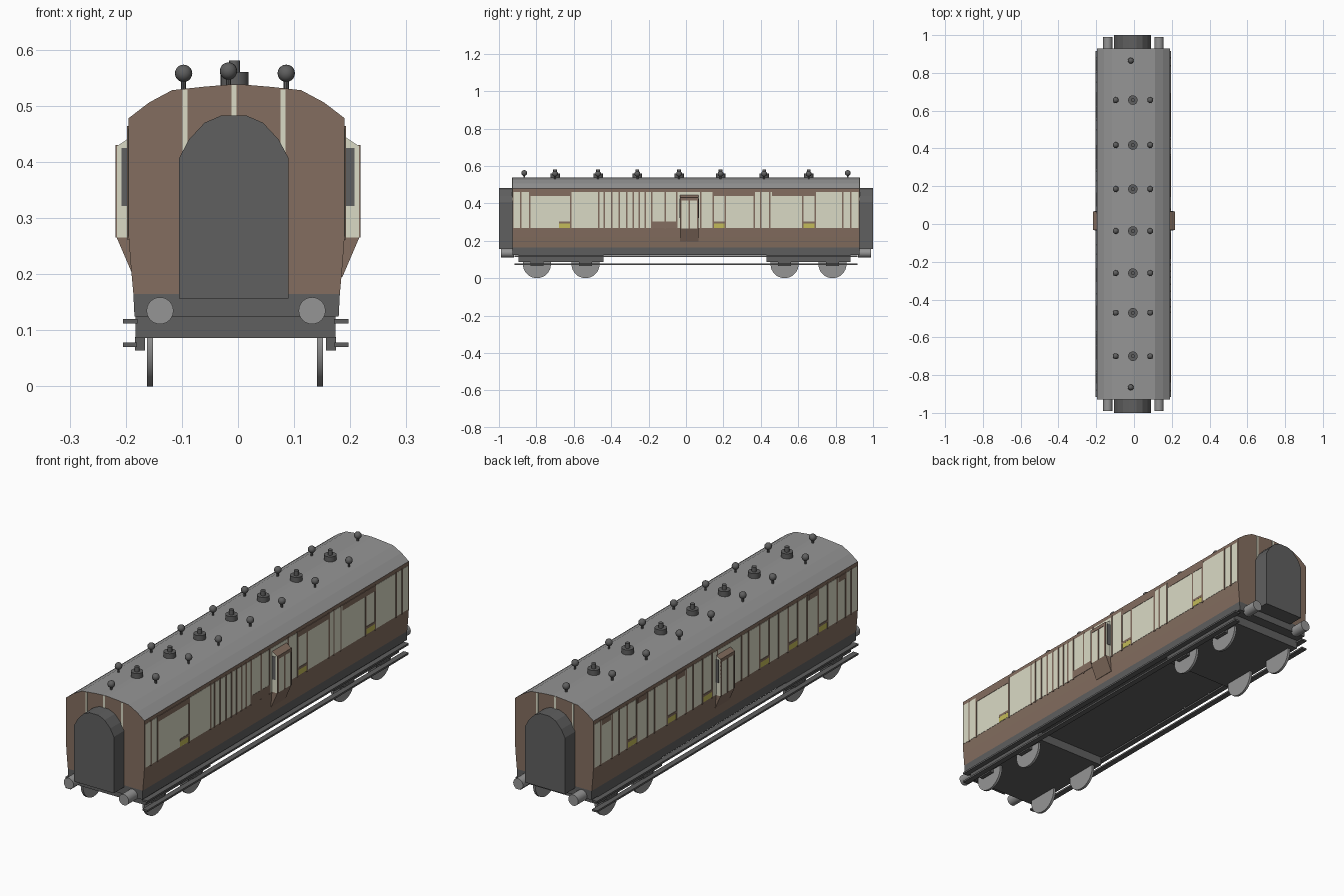
import bpy, bmesh, math
from mathutils import Matrix, Vector

if "Cube" in bpy.data.objects:
    bpy.data.objects.remove(bpy.data.objects["Cube"])

def mat(name, r, g, b):
    m = bpy.data.materials.new(name)
    m.diffuse_color = (r, g, b, 1)
    m.use_nodes = True
    m.node_tree.nodes["Principled BSDF"].inputs["Base Color"].default_value = m.diffuse_color
    return m

CREAM = mat("cream", 0.70, 0.70, 0.56)
BROWN = mat("brown", 0.23, 0.155, 0.115)
DARK = mat("dark_grey", 0.115, 0.115, 0.115)
GREY = mat("roof_grey", 0.30, 0.30, 0.30)
YELLOW = mat("yellow", 0.55, 0.50, 0.10)
CX = -0.0025  # centre line of the carriage body

def finish(name, bm, mats, rule=None, smooth=False):
    bmesh.ops.recalc_face_normals(bm, faces=bm.faces)
    bm.normal_update()
    if rule:
        for f in bm.faces:
            f.material_index = rule(f)
    me = bpy.data.meshes.new(name)
    bm.to_mesh(me)
    bm.free()
    for m in mats:
        me.materials.append(m)
    ob = bpy.data.objects.new(name, me)
    bpy.context.collection.objects.link(ob)
    if smooth:
        bpy.context.view_layer.objects.active = ob
        ob.select_set(True)
        bpy.ops.object.shade_smooth_by_angle(angle=math.radians(35))
        ob.select_set(False)
    return ob

def prism(name, pts, y0, y1, mats, rule=None):
    """Extrude an x-z profile along y."""
    bm = bmesh.new()
    f = bm.faces.new([bm.verts.new((x, y0, z)) for x, z in pts])
    r = bmesh.ops.extrude_face_region(bm, geom=[f])
    vs = [v for v in r["geom"] if isinstance(v, bmesh.types.BMVert)]
    bmesh.ops.translate(bm, verts=vs, vec=(0, y1 - y0, 0))
    return finish(name, bm, mats, rule)

def box(name, x0, x1, y0, y1, z0, z1, m):
    return prism(name, [(x0, z0), (x1, z0), (x1, z1), (x0, z1)], y0, y1, [m])

def cyl(name, loc, r, depth, axis, m, seg=24):
    bm = bmesh.new()
    rot = Vector((0, 0, 1)).rotation_difference(Vector(axis)).to_matrix().to_4x4()
    bmesh.ops.create_cone(bm, cap_ends=True, segments=seg, radius1=r, radius2=r,
                          depth=depth, matrix=Matrix.Translation(loc) @ rot)
    return finish(name, bm, [m], smooth=True)

def ball(name, loc, r, m):
    bm = bmesh.new()
    bmesh.ops.create_uvsphere(bm, u_segments=16, v_segments=10, radius=r,
                              matrix=Matrix.Translation(loc))
    return finish(name, bm, [m], smooth=True)

def sym(half, cx):
    """Right-hand half profile (bottom to top) mirrored to a full loop."""
    return [(cx + x, z) for x, z in half] + [(cx - x, z) for x, z in reversed(half)]

# Body shell with roof
L = 0.928
prism("body_and_roof", sym([(0.184, 0.165), (0.189, 0.22), (0.1925, 0.268), (0.1925, 0.478),
      (0.156, 0.506), (0.115, 0.528), (0.06, 0.534), (0.012, 0.538)], CX), -L, L, [BROWN, GREY],
      lambda f: 1 if f.normal.z > 0.1 and f.calc_center_median().z > 0.47 else 0)
prism("solebar", sym([(0.182, 0.125), (0.184, 0.165)], CX), -L, L, [DARK])

# Gangway connections and end details
arch = [(0.0975, 0.157), (0.0975, 0.407), (0.08, 0.44), (0.052, 0.47), (0.022, 0.483)]
for s, tag in ((-1, "front"), (1, "back")):
    ya, yb = sorted((s * 0.92, s * 1.0))
    prism(tag + "_gangway", sym(arch, -0.0075), ya, yb, [DARK])
    for x, top in ((-0.0945, 0.529), (-0.0075, 0.537), (0.0805, 0.529)):
        ya, yb = sorted((s * (L - 0.002), s * (L + 0.002)))
        box(tag + "_end_stripe", x - 0.0045, x + 0.0045, ya, yb, 0.157, top, CREAM)
    for x in (-0.139, 0.132):
        cyl(tag + "_buffer", (x, s * 0.955, 0.135), 0.024, 0.07, (0, 1, 0), GREY)

# Side panelling: x offset layers keep plates apart
def plate(name, s, y0, y1, z0, z1, t, m):
    xa, xb = sorted((CX + s * 0.190, CX + s * (0.1925 + t)))
    box(name, xa, xb, y0, y1, z0, z1, m)

def post(s, y, w=0.008):
    plate("side_post", s, y - w / 2, y + w / 2, 0.262, 0.464, 0.0025, BROWN)

def window_sill(s, y0, y1):
    plate("sill_yellow", s, y0, y1, 0.268, 0.292, 0.002, YELLOW)
    plate("sill_bar", s, y0, y1, 0.292, 0.303, 0.0025, BROWN)

def top_bar(s, y0, y1):
    plate("top_bar", s, y0, y1, 0.438, 0.462, 0.0025, BROWN)

for s in (-1, 1):
    plate("side_cream_panel", s, -0.922, 0.922, 0.267, 0.460, 0.001, CREAM)

# Right side: irregular compartments
for y in (-0.884, -0.836, -0.616, -0.466, -0.437, -0.398, -0.356, -0.318, -0.282,
          -0.249, -0.217, -0.182, -0.112, -0.05, 0.078, 0.146, 0.211, 0.366,
          0.400, 0.449, 0.623, 0.690, 0.837, 0.880):
    post(1, y)
for y0, y1 in ((-0.68, -0.616), (0.146, 0.211), (0.623, 0.690)):
    window_sill(1, y0, y1)
for y0, y1 in ((-0.832, -0.616), (0.146, 0.36), (0.46, 0.69)):
    top_bar(1, y0, y1)
plate("door_lower_panel", 1, -0.182, -0.05, 0.267, 0.303, 0.002, BROWN)

# Left side: regular doors with windows between
for y in (0.66, 0.38, 0.13, -0.27, -0.47, -0.68):
    post(-1, y - 0.034)
    post(-1, y + 0.034)
    window_sill(-1, y - 0.034, y + 0.034)
for y in (0.88, 0.80, 0.75, 0.55, 0.50, 0.28, 0.23, 0.06, -0.11, -0.16, -0.37,
          -0.57, -0.78, -0.84, -0.88):
    post(-1, y)
for y0, y1 in ((0.81, 0.87), (0.56, 0.62), (0.29, 0.34), (-0.64, -0.58), (-0.84, -0.79)):
    top_bar(-1, y0, y1)

# Guard's lookout on each side
for s, tag in ((-1, "left"), (1, "right")):
    y0, y1 = -0.033, 0.067
    w = 0.216
    prism(tag + "_lookout_top", [(s * 0.18, 0.265), (s * w, 0.265), (s * w, 0.428), (s * 0.18, 0.452)],
          y0, y1, [CREAM, BROWN], lambda f: 1 if f.normal.z > 0.3 else 0)
    prism(tag + "_lookout_base", [(s * 0.18, 0.195), (s * 0.186, 0.195), (s * w, 0.265), (s * 0.18, 0.265)],
          y0, y1, [BROWN])
    xa, xb = sorted((s * 0.185, s * 0.208))
    box(tag + "_lookout_glass", xa, xb, y0 - 0.002, y1 + 0.002, 0.322, 0.425, DARK)
    xa, xb = sorted((s * (w - 0.002), s * (w + 0.002)))
    for y in (y0 + 0.004, 0.017, y1 - 0.004):
        box(tag + "_lookout_post", xa, xb, y - 0.004, y + 0.004, 0.265, 0.428, BROWN)
    box(tag + "_lookout_rail", xa, xb, y0, y1, 0.415, 0.430, BROWN)

# Roof ventilators and lamp tops
for y in (0.656, 0.418, 0.185, -0.037, -0.26, -0.47, -0.70):
    cyl("vent_base", (-0.006, y, 0.545), 0.025, 0.03, (0, 0, 1), DARK)
    cyl("vent_cap", (-0.006, y, 0.565), 0.010, 0.032, (0, 0, 1), DARK, 16)
    for x in (-0.097, 0.086):
        cyl("lamp_stem", (x, y, 0.537), 0.005, 0.03, (0, 0, 1), DARK, 10)
        ball("lamp_top", (x, y, 0.558), 0.0155, DARK)
for y in (-0.865, 0.865):
    cyl("end_lamp_stem", (-0.017, y, 0.543), 0.005, 0.03, (0, 0, 1), DARK, 10)
    ball("end_lamp_top", (-0.017, y, 0.562), 0.0155, DARK)

# Bogies, wheels and axle boxes
for y0, y1, axles in ((-0.895, -0.44, (-0.797, -0.537)), (0.43, 0.88, (0.527, 0.783))):
    box("bogie_frame", -0.183, 0.174, y0, y1, 0.086, 0.126, DARK)
    for y in axles:
        for x in (-0.157, 0.146):
            cyl("wheel", (x, y, 0.075), 0.075, 0.011, (1, 0, 0), GREY, 32)
        for x in (-0.1745, 0.1655):
            box("axle_box", x - 0.009, x + 0.009, y - 0.035, y + 0.035, 0.064, 0.088, DARK)

# Footboards
for s in (-1, 1):
    for name, z, xi in (("upper_footboard", 0.112, 0.175), ("lower_footboard", 0.070, 0.176)):
        xa, xb = sorted((-0.004 + s * xi, -0.004 + s * 0.201))
        box(name, xa, xb, -0.917, 0.917, z, z + 0.008, DARK)
